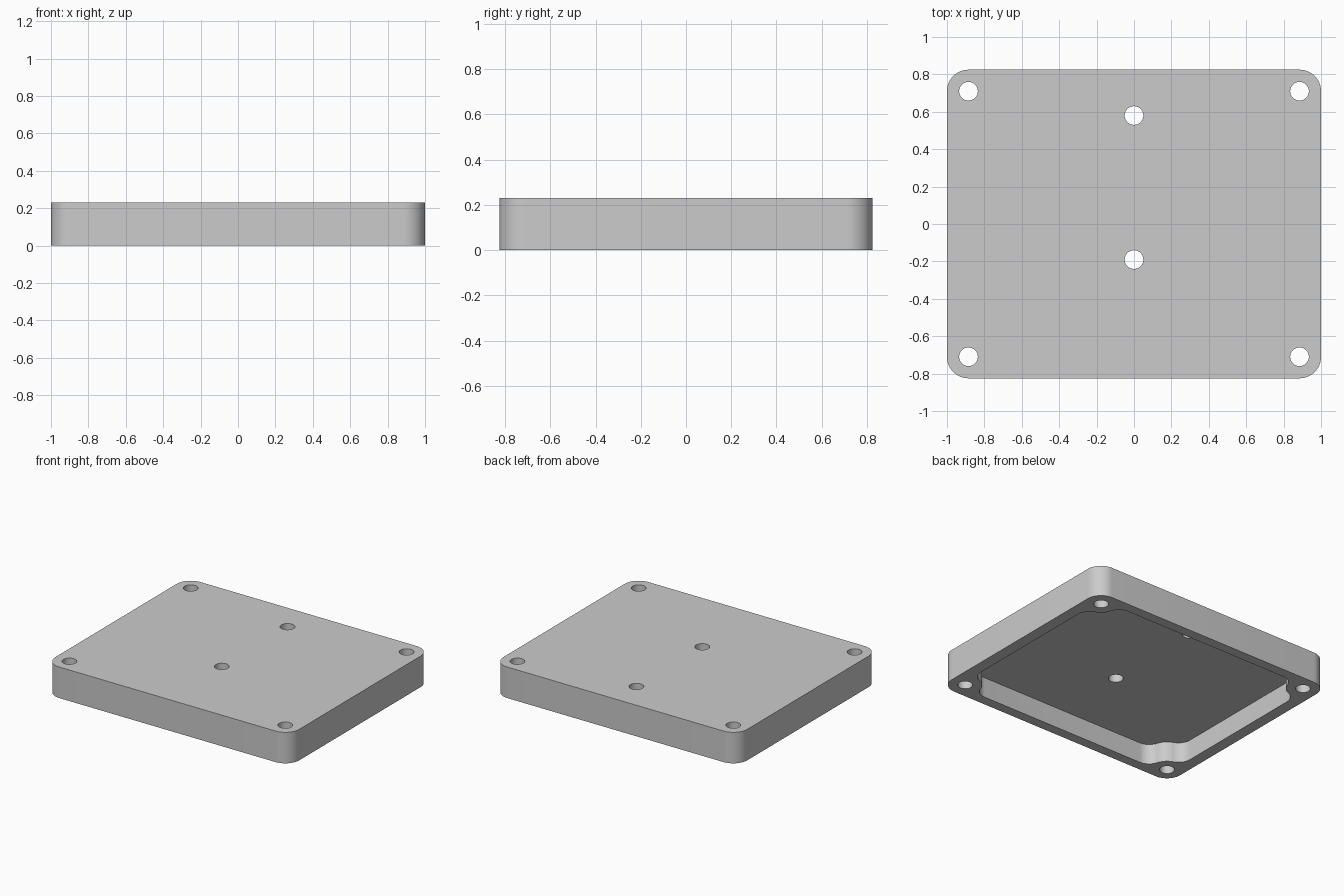
import bpy, bmesh
from math import sin, cos, pi, atan2, sqrt
from mathutils import Vector

if "Cube" in bpy.data.objects:
    bpy.data.objects.remove(bpy.data.objects["Cube"], do_unlink=True)

# Main sizes
HALF_X, HALF_Y, HEIGHT = 1.0, 0.825, 0.23
CORNER = 0.115             # outer corner and screw boss radius
POCKET_X, POCKET_Y, DEPTH = 0.915, 0.75, 0.15
FILLET = 0.1               # blend between pocket wall and boss
HOLE = 0.05
BOSS = Vector((HALF_X - CORNER, HALF_Y - CORNER))

grey = bpy.data.materials.new("plain grey")
grey.use_nodes = True
colour = (0.6, 0.6, 0.6, 1)
grey.diffuse_color = colour
grey.node_tree.nodes["Principled BSDF"].inputs["Base Color"].default_value = colour


def arc(centre, radius, start, end, steps):
    angles = [start + (end - start) * i / steps for i in range(steps + 1)]
    return [Vector((centre[0] + radius * cos(a), centre[1] + radius * sin(a))) for a in angles]


def four_corners(corner):
    """Mirror one corner of an outline into all four quadrants."""
    loop = []
    for sx, sy in ((1, 1), (-1, 1), (-1, -1), (1, -1)):
        part = corner if sx * sy > 0 else corner[::-1]
        loop += [Vector((p.x * sx, p.y * sy)) for p in part]
    return loop


def prism(name, outlines, low, high):
    bm = bmesh.new()
    for outline in outlines:
        base = bm.faces.new([bm.verts.new((p.x, p.y, low)) for p in outline])
        grown = bmesh.ops.extrude_face_region(bm, geom=[base], use_keep_orig=True)
        moved = [g for g in grown["geom"] if isinstance(g, bmesh.types.BMVert)]
        bmesh.ops.translate(bm, verts=moved, vec=(0, 0, high - low))
    bmesh.ops.recalc_face_normals(bm, faces=bm.faces)
    mesh = bpy.data.meshes.new(name)
    bm.to_mesh(mesh)
    bm.free()
    mesh.materials.append(grey)
    obj = bpy.data.objects.new(name, mesh)
    bpy.context.collection.objects.link(obj)
    return obj


# Cover block with rounded corners
cover = prism("cover", [four_corners(arc(BOSS, CORNER, 0, pi / 2, 16))], 0, HEIGHT)

# Pocket outline: wall fillet, curve around the screw boss, wall fillet
reach = CORNER + FILLET
side_x, side_y = POCKET_X - FILLET, POCKET_Y - FILLET
side = Vector((side_x, BOSS.y - sqrt(reach ** 2 - (BOSS.x - side_x) ** 2)))
end = Vector((BOSS.x - sqrt(reach ** 2 - (BOSS.y - side_y) ** 2), side_y))
turn_a = atan2(BOSS.y - side.y, BOSS.x - side.x)
turn_b = atan2(BOSS.y - end.y, BOSS.x - end.x)
corner = (arc(side, FILLET, 0, turn_a, 10)
          + arc(BOSS, CORNER, turn_a + pi, turn_b + pi, 10)[1:-1]
          + arc(end, FILLET, turn_b, pi / 2, 10))
pocket = prism("pocket_cutter", [four_corners(corner)], -0.1, DEPTH)

# Four corner screw holes and two holes on the centre line
spots = [(x, y) for x in (-BOSS.x, BOSS.x) for y in (-BOSS.y, BOSS.y)]
spots += [(0, 0.58), (0, -0.19)]
holes = prism("hole_cutter", [arc(s, HOLE, 0, 2 * pi, 32)[:-1] for s in spots], -0.1, HEIGHT + 0.1)

# Cut the block, then drop the cutters
bpy.ops.object.select_all(action="DESELECT")
cover.select_set(True)
bpy.context.view_layer.objects.active = cover
for cutter in (pocket, holes):
    cutter.hide_render = True
    cut = cover.modifiers.new(cutter.name, "BOOLEAN")
    cut.operation, cut.solver, cut.object = "DIFFERENCE", "EXACT", cutter
    bpy.ops.object.modifier_apply(modifier=cut.name)
    bpy.data.objects.remove(cutter, do_unlink=True)

bpy.ops.object.shade_smooth_by_angle(angle=pi / 6)
